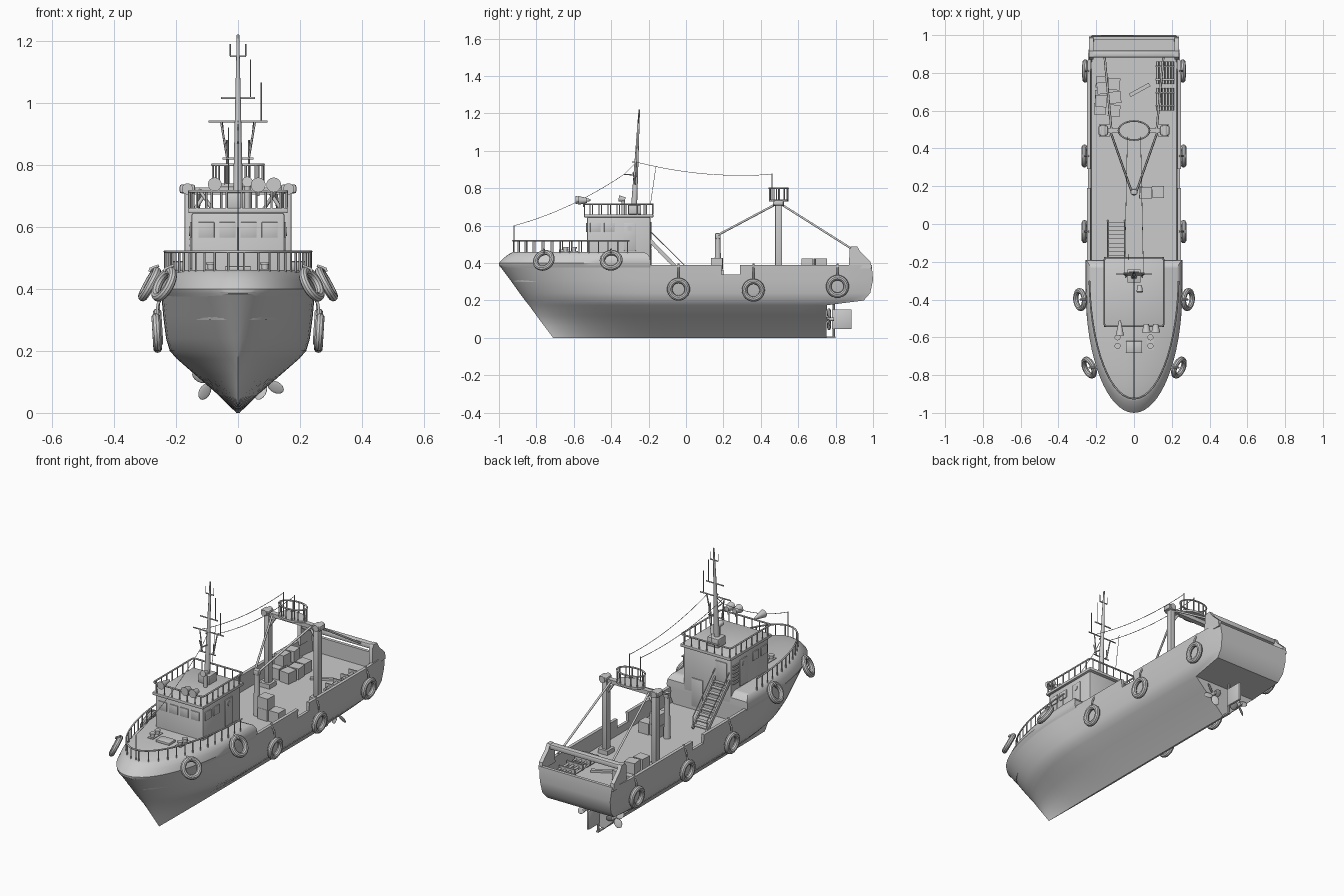
import bpy, bmesh, math, random
from mathutils import Vector, Matrix

if "Cube" in bpy.data.objects:
    bpy.data.objects.remove(bpy.data.objects["Cube"])
random.seed(3)
BOW = 0.65


def new_obj(name, bm):
    bmesh.ops.recalc_face_normals(bm, faces=bm.faces)
    me = bpy.data.meshes.new(name)
    bm.to_mesh(me)
    bm.free()
    ob = bpy.data.objects.new(name, me)
    bpy.context.collection.objects.link(ob)
    return ob


def outline(s, ys, w, p):
    return w * max(0, 1 - (1 - s) ** 2) ** p


def loft(name, rows, nb=16, na=14):
    """Closed ship shape; rows are (z, bow y, stern y, half width, bow fullness)."""
    bm = bmesh.new()
    grid = []
    for z, ys, ye, w, p in rows:
        cols = []
        for j in range(nb + na + 1):
            if j <= nb:
                s = (j / nb) ** 1.8
                y, x = ys + BOW * s, outline(s, ys, w, p)
            else:
                y, x = ys + BOW + (ye - ys - BOW) * (j - nb) / na, w
            x *= 1 - 0.08 * (max(0, y - 0.8) / 0.2) ** 2
            cols.append((bm.verts.new((-x, y, z)), bm.verts.new((x, y, z))))
        grid.append(cols)
    n = nb + na
    for a, b in zip(grid, grid[1:]):
        for j in range(n):
            for k in (0, 1):
                bm.faces.new((a[j][k], a[j + 1][k], b[j + 1][k], b[j][k]))
        bm.faces.new((a[n][0], a[n][1], b[n][1], b[n][0]))
    for g in (grid[0], grid[-1]):
        for j in range(n):
            bm.faces.new((g[j][0], g[j][1], g[j + 1][1], g[j + 1][0]))
    bmesh.ops.remove_doubles(bm, verts=bm.verts, dist=1e-5)
    return new_obj(name, bm)


def box(name, c, size, rot=(0, 0, 0), bevel=0):
    bm = bmesh.new()
    bmesh.ops.create_cube(bm, size=1)
    bmesh.ops.scale(bm, vec=size, verts=bm.verts)
    if bevel:
        bmesh.ops.bevel(bm, geom=bm.edges[:], offset=bevel, segments=2, affect='EDGES', profile=0.5)
    ob = new_obj(name, bm)
    ob.location, ob.rotation_euler = c, rot
    return ob


def cone(name, a, b, r1, r2, seg=16):
    a, b = Vector(a), Vector(b)
    bm = bmesh.new()
    bmesh.ops.create_cone(bm, cap_ends=True, segments=seg, radius1=r1, radius2=r2, depth=(b - a).length)
    ob = new_obj(name, bm)
    ob.matrix_world = Matrix.Translation((a + b) / 2) @ (b - a).to_track_quat('Z', 'Y').to_matrix().to_4x4()
    return ob


def tubes(name, paths, r, cyclic=False):
    cu = bpy.data.curves.new(name, 'CURVE')
    cu.dimensions, cu.bevel_depth, cu.bevel_resolution, cu.use_fill_caps = '3D', r, 1, True
    for pts in paths:
        sp = cu.splines.new('POLY')
        sp.points.add(len(pts) - 1)
        for q, p in zip(sp.points, pts):
            q.co = (*p, 1)
        sp.use_cyclic_u = cyclic and len(pts) > 2
    ob = bpy.data.objects.new(name, cu)
    bpy.context.collection.objects.link(ob)


def railing(name, pts, z0, z1, step, r, cyclic=False):
    top = [(x, y, z1) for x, y in pts]
    posts, left = [], 0.0
    for a, b in zip(pts, pts[1:] + pts[:1] if cyclic else pts[1:]):
        a, b = Vector(a), Vector(b)
        d = (b - a).length
        while left <= d:
            p = a.lerp(b, left / d)
            posts.append([(p.x, p.y, z0), (p.x, p.y, z1)])
            left += step
        left -= d
    tubes(name, [top], r * 1.3, cyclic)
    tubes(name + "_posts", posts, r)


def sag(a, b, drop, n=12):
    a, b = Vector(a), Vector(b)
    return [tuple(a.lerp(b, i / n) - Vector((0, 0, drop * 4 * (i / n) * (1 - i / n)))) for i in range(n + 1)]


# Hull with bulwark and sunken deck, notched at the sides
hull = loft("hull", [(0, -.71, .75, .005, 1), (.06, -.755, .75, .066, .9), (.12, -.80, .75, .135, .8),
                     (.175, -.84, .755, .198, .72), (.2, -.86, .95, .22, .68), (.24, -.89, .985, .232, .62),
                     (.31, -.94, 1, .241, .56), (.39, -1, .993, .248, .5),
                     (.39, -.97, .975, .23, .5), (.30, -.93, .975, .226, .5)])
cutter = box("notch_cutter", (0, .24, .39), (.7, .10, .1))
cutter.hide_render = True
m = hull.modifiers.new("notch", 'BOOLEAN')
m.operation, m.object = 'DIFFERENCE', cutter
bpy.context.view_layer.objects.active = hull
bpy.ops.object.modifier_apply(modifier="notch")
bpy.data.objects.remove(cutter)

# Raised forecastle and its railing
loft("forecastle", [(.30, -.90, -.19, .215, .5), (.385, -.998, -.19, .25, .5), (.40, -1, -.19, .256, .5),
                    (.43, -.972, -.192, .251, .5), (.452, -.94, -.21, .24, .5), (.46, -.925, -.23, .228, .5)])
half = [(outline(s, 0, .236, .5), -.925 + BOW * s) for s in [(i / 14) ** 1.8 * .96 for i in range(15)]]
railing("bow_railing", [(-x, y) for x, y in half[::-1]] + half[1:], .45, .52, .052, .0035)
tubes("bow_staff", [[(0, -.92, .45), (0, -.92, .6)]], .003)

# Stern side plates and cross bar
prof = [(.87, .37), (.875, .475), (.885, .49), (.915, .49), (.932, .46), (.985, .41), (.992, .37)]
for s in (-1, 1):
    bm = bmesh.new()
    f = bm.faces.new([bm.verts.new((s * .215, y, z)) for y, z in prof])
    g = bmesh.ops.extrude_face_region(bm, geom=[f])
    bmesh.ops.translate(bm, vec=(s * .022, 0, 0), verts=[v for v in g["geom"] if isinstance(v, bmesh.types.BMVert)])
    new_obj("stern_plate", bm)
box("stern_bar", (0, .90, .474), (.45, .035, .03), bevel=.008)

# Wheelhouse, roof, windows and doors
box("wheelhouse", (0, -.36, .4725), (.30, .34, .345), bevel=.008)
box("roof", (0, -.36, .6525), (.32, .37, .017), bevel=.004)
cs = [(sx * (.145 + .012 * math.cos(t)), cy + .012 * math.sin(t) * (1 if cy > -.3 else -1))
      for sx, cy, ts in ((1, -.53, (1.57, .8, 0)), (1, -.19, (0, .8, 1.57)), (-1, -.19, (1.57, .8, 0)), (-1, -.53, (0, .8, 1.57)))
      for t in ts]
railing("roof_railing", cs, .66, .715, .048, .0035, True)
for i in range(4):
    box("front_window", (-.102 + .068 * i, -.531, .59), (.052, .008, .05), bevel=.002)
for s in (-1, 1):
    for y in (-.485, -.41):
        box("side_window", (s * .151, y, .59), (.008, .055, .05), bevel=.002)
    box("side_door", (s * .151, -.30, .54), (.008, .065, .15), bevel=.003)
    cone("porthole", (s * .15, -.30, .585), (s * .158, -.30, .585), .014, .014)
for i in range(6):
    box("vent_slat", (-.152, -.23, .50 + i * .02), (.01, .05, .006))
box("back_door", (.06, -.189, .40), (.07, .008, .16), bevel=.003)
box("upper_back_door", (-.09, -.189, .55), (.07, .008, .14), bevel=.003)

# Stairs to the deck
for x in (-.14, -.05):
    box("stair_side", (x, -.09, .415), (.008, .30, .02), (-.8, 0, 0))
for i in range(9):
    t = (i + .5) / 9
    box("stair_step", (-.095, -.19 + .2 * t, .515 - .205 * t), (.085, .024, .006))
tubes("stair_rail", [[(x, -.19, .57), (x, .01, .37), (x, .01, .31)] for x in (-.14, -.05)], .003)

# Mast with arms and aerials
box("mast_base", (0, -.275, .685), (.07, .07, .05), bevel=.004)
cone("mast", (0, -.28, .66), (0, -.25, 1.22), .017, .004)
mid = lambda z: -.28 + (z - .66) * .053
arms = [[(-w, mid(z), z), (w, mid(z), z)] for w, z in ((.095, .94), (.055, 1.015), (.05, .82), (.025, 1.15))]
arms += [[(s * .055, mid(.94), .94), (s * .035, mid(.82), .82)] for s in (-1, 1)]
arms += [[(s * .035, mid(.8), .82), (s * .045, mid(.8) - .01, .885)] for s in (-1, 1)]
arms += [[(0, mid(.87), .87), (0, -.33, .875)], [(0, mid(.95), .94), (0, -.29, .94)]]
tubes("mast_arms", arms, .0035)
tubes("aerials", [[(.04, -.26, 1.015), (.04, -.26, 1.14)], [(.075, -.265, .94), (.075, -.265, 1.065)],
                  [(-.025, -.254, 1.15), (-.025, -.254, 1.19)], [(.025, -.254, 1.15), (.025, -.254, 1.19)]], .0018)
tubes("rigging", [sag((0, -.92, .6), (0, -.33, .875), .03), sag((0, -.33, .875), (0, -.27, .935), 0),
                  [(-.03, -.16, .92), (-.03, -.19, .715)]]
      + [sag((s * .05, -.265, .94), (s * .035, .46, .875), .03) for s in (-1, 1)], .0015)

# Lamps, horn and roof fittings
for x in (.065, .115):
    cone("searchlight", (x, -.575, .735), (x, -.53, .735), .024, .013)
    cone("searchlight_foot", (x, -.545, .70), (x, -.545, .735), .005, .005, 8)
cone("horn", (-.075, -.59, .737), (-.075, -.51, .737), .022, .005)
cone("roof_vent", (.03, -.335, .66), (.03, -.335, .74), .01, .01)
cone("roof_vent_mouth", (.03, -.325, .74), (.03, -.36, .745), .012, .017)

# Foredeck bollards and hatch
for s in (-1, 1):
    for y in (-.60, -.645):
        cone("bollard", (s * .087, y, .455), (s * .087, y, .478), .011, .011)
        cone("bollard_cap", (s * .087, y, .478), (s * .087, y, .485), .016, .016)
    box("bollard_plate", (s * .087, -.622, .461), (.035, .09, .006))
box("fore_hatch", (0, -.65, .466), (.085, .06, .014), bevel=.003)

# Gantry, lookout basket, stays and short post
for s in (-1, 1):
    box("gantry_post", (s * .156, .495, .51), (.032, .038, .42), bevel=.005)
    box("gantry_head", (s * .163, .495, .722), (.05, .05, .028), bevel=.006)
    cone("gantry_sheave", (s * .163, .465, .722), (s * .163, .525, .722), .018, .018)
    box("gantry_foot", (s * .156, .495, .31), (.06, .065, .03))
box("gantry_beam", (0, .495, .715), (.31, .028, .022))
tubes("gantry_braces", [[(s * .15, .495, .64), (s * .10, .495, .715)] for s in (-1, 1)], .007)
tubes("stays", [[(s * .125, .49, .72), (s * .012, .17, .55)] for s in (-1, 1)]
      + [[(s * .12, .5, .72), (s * .155, .88, .48)] for s in (-1, 1)], .006)
ring = [(.082 * math.cos(i * math.pi / 12), .495 + .05 * math.sin(i * math.pi / 12)) for i in range(24)]
railing("basket_railing", ring, .735, .80, .034, .0035, True)
floor = cone("basket_floor", (0, .495, .728), (0, .495, .74), 1, 1, 24)
floor.scale = (.084, .052, 1)
tubes("basket_poles", [[(s * .035, .46, .735), (s * .035, .46, .88)] for s in (-1, 1)], .003)
cone("short_post", (0, .17, .30), (0, .17, .54), .019, .014)
box("short_post_head", (0, .17, .545), (.035, .03, .03), bevel=.006)

# Deck cargo: crates, rod racks and a plank
for x, y, z in ((.06, .165, 0), (.128, .17, 0), (.062, .165, 1)):
    box("crate", (x, y, .332 + z * .064), (.063, .063, .063), (0, 0, random.uniform(-.1, .1)))
for x, y, z in ((-.18, .61, 0), (-.175, .68, 0), (-.17, .75, 0), (-.105, .6, 0), (-.1, .67, 0), (-.105, .74, 0),
                (-.175, .65, 1), (-.165, .72, 1)):
    box("crate", (x, y, .332 + z * .062), (.062, .062, .062), (0, 0, random.uniform(-.12, .12)))
for y in (.66, .80):
    tubes("rod_bundle", [[(.125 + .016 * i, y - .06, .312 + .012 * (i % 2)), (.125 + .016 * i, y + .06, .312 + .012 * (i % 2))]
                         for i in range(6)], .007)
    for dy in (-.035, .035):
        box("rod_strap", (.165, y + dy, .325), (.10, .008, .03))
box("plank", (.03, .71, .308), (.12, .02, .012), (0, 0, .5))

# Tyre fenders with ropes
for s in (-1, 1):
    for x, y, z, n in ((.238, -.76, .415, (1, -.45, .55)), (.285, -.40, .415, (1, -.1, .55)), (.262, -.04, .26, (1, 0, -.06)),
                       (.262, .36, .255, (1, 0, -.06)), (.258, .81, .275, (1, 0, -.06))):
        bpy.ops.mesh.primitive_torus_add(major_radius=.047, minor_radius=.0145, major_segments=28, minor_segments=10)
        ob = bpy.context.object
        ob.name = "tyre_fender"
        d = Vector((s * n[0], n[1], n[2]))
        ob.matrix_world = Matrix.Translation((s * x, y, z)) @ d.to_track_quat('Z', 'Y').to_matrix().to_4x4()
        top = (s * (x - .03), y, z + .06) if z > .4 else (s * .236, y, .397)
        tubes("fender_rope", [[(s * x, y, z + .04), (s * (x - .003), y, (z + .04 + top[2]) / 2), top]], .005)

# Twin propellers, rudder and keel shoe
for s in (-1, 1):
    cone("shaft", (s * .09, .70, .1), (s * .09, .79, .1), .014, .009)
    for k in range(4):
        bpy.ops.mesh.primitive_uv_sphere_add(segments=12, ring_count=8, radius=1)
        b = bpy.context.object
        b.name = "propeller_blade"
        a = k * math.pi / 2 + .5
        b.matrix_world = (Matrix.Translation((s * .09, .765, .1)) @ Matrix.Rotation(a, 4, 'Y') @ Matrix.Translation((0, 0, .036))
                          @ Matrix.Rotation(.5 * s, 4, 'Z') @ Matrix.Diagonal((.021, .004, .028, 1)))
box("rudder", (0, .833, .1), (.014, .105, .105), bevel=.004)
cone("rudder_stock", (0, .79, 0), (0, .79, .21), .007, .007, 10)
box("keel_shoe", (0, .77, .004), (.014, .06, .008))

# Smooth shading with crisp edges
bpy.ops.object.select_all(action='DESELECT')
for ob in bpy.data.objects:
    if ob.type == 'MESH':
        ob.select_set(True)
        bpy.context.view_layer.objects.active = ob
bpy.ops.object.shade_smooth_by_angle(angle=math.radians(35))
